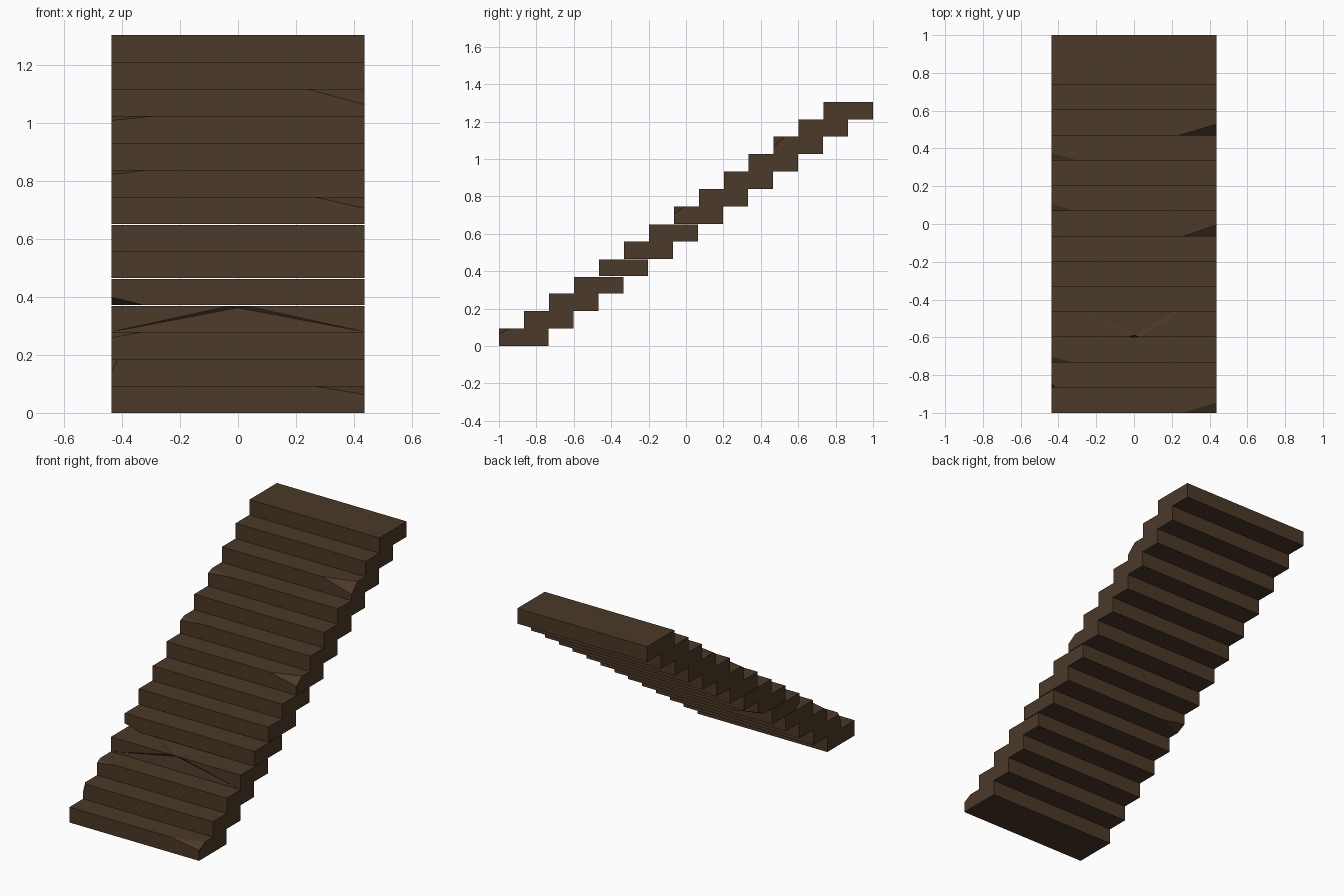
import bpy, bmesh
from mathutils import Vector

cube = bpy.data.objects.get("Cube")
if cube:
    bpy.data.objects.remove(cube, do_unlink=True)

wood = bpy.data.materials.new("dark_brown_wood")
wood.use_nodes = True
colour = (0.07, 0.041, 0.021, 1)
wood.diffuse_color = colour
wood.node_tree.nodes["Principled BSDF"].inputs["Base Color"].default_value = colour

STEPS, HALF_W, DEPTH, RISE = 14, 0.4375, 0.264, 1.305 / 14
PITCH = (2 - DEPTH) / (STEPS - 1)
GAPS = {3, 4, 6}          # steps with a hairline gap above
NICKED = 3                # step with a small dent in its nosing

# Broken corners: step -> (corner signs x, y, z), (chip size x, y, z)
CHIPS = {
    0: [((1, -1, 1), (0.18, 0.055, 0.03))],
    1: [((-1, -1, 1), (0.023, 0.02, 0.047))],
    2: [((-1, -1, 1), (0.11, 0.03, 0.02))],
    4: [((-1, -1, -1), (0.11, 0.04, 0.027))],
    5: [((-1, 1, -1), (0.17, 0.06, 0.03))],
    7: [((1, -1, 1), (0.175, 0.06, 0.04))],
    8: [((-1, -1, 1), (0.13, 0.04, 0.016))],
    10: [((-1, -1, 1), (0.15, 0.04, 0.016))],
    11: [((1, -1, 1), (0.2, 0.06, 0.055))],
}


def chip_corner(bm, half, signs, size):
    """Slice one corner off the block and cap the cut."""
    corner = Vector(s * h for s, h in zip(signs, half))
    normal = Vector(s / d for s, d in zip(signs, size)).normalized()
    point = corner - Vector((signs[0] * size[0], 0, 0))
    cut = bmesh.ops.bisect_plane(bm, geom=bm.verts[:] + bm.edges[:] + bm.faces[:],
                                 plane_co=point, plane_no=normal, clear_outer=True)
    edges = [e for e in cut["geom_cut"] if isinstance(e, bmesh.types.BMEdge)]
    bmesh.ops.holes_fill(bm, edges=edges)


def dent_nosing(bm, half):
    """Push in a tiny nick at the middle of the front top edge."""
    edge = next(e for e in bm.edges
                if all(v.co.y < 0 and v.co.z > 0 for v in e.verts))
    verts = bmesh.ops.bisect_edges(bm, edges=[edge], cuts=3)["geom_split"]
    for v in (g for g in verts if isinstance(g, bmesh.types.BMVert)):
        if abs(v.co.x) < half.x - 0.01:
            if abs(v.co.x) < 0.01:
                v.co += Vector((0, 0.01, -0.006))
            else:
                v.co.x = 0.03 if v.co.x > 0 else -0.03
    bmesh.ops.triangulate(bm, faces=bm.faces[:])


# Overlapping treads climbing from front to back
for i in range(STEPS):
    height = RISE - (0.004 if i in GAPS else 0)
    half = Vector((HALF_W, DEPTH / 2, height / 2))
    bm = bmesh.new()
    bmesh.ops.create_cube(bm, size=2)
    bmesh.ops.scale(bm, vec=half, verts=bm.verts)
    for signs, size in CHIPS.get(i, []):
        chip_corner(bm, half, signs, size)
    if i == NICKED:
        dent_nosing(bm, half)
    bmesh.ops.recalc_face_normals(bm, faces=bm.faces)
    mesh = bpy.data.meshes.new(f"step_{i + 1}")
    bm.to_mesh(mesh)
    bm.free()
    mesh.materials.append(wood)
    step = bpy.data.objects.new(f"step_{i + 1}", mesh)
    step.location = (0, -1 + DEPTH / 2 + i * PITCH, i * RISE + height / 2)
    bpy.context.collection.objects.link(step)
